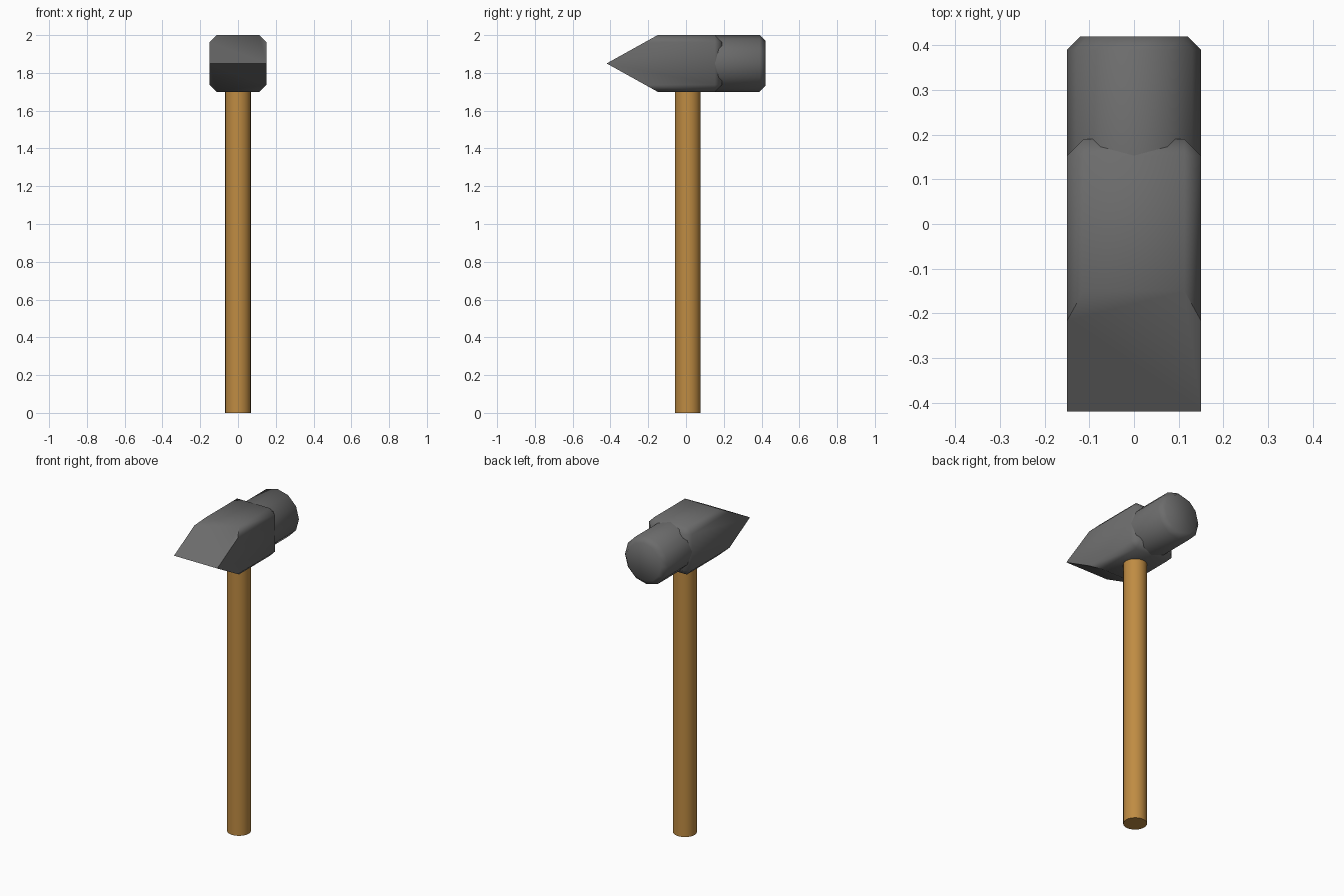
import bpy, bmesh, math
from mathutils import Matrix

if "Cube" in bpy.data.objects:
    bpy.data.objects.remove(bpy.data.objects["Cube"])


def material(name, rgb):
    m = bpy.data.materials.new(name)
    m.diffuse_color = (*rgb, 1)
    m.use_nodes = True
    m.node_tree.nodes["Principled BSDF"].inputs["Base Color"].default_value = m.diffuse_color
    return m


def finish(bm, name, mat, angle):
    bmesh.ops.recalc_face_normals(bm, faces=bm.faces)
    me = bpy.data.meshes.new(name)
    bm.to_mesh(me)
    bm.free()
    me.materials.append(mat)
    ob = bpy.data.objects.new(name, me)
    bpy.context.collection.objects.link(ob)
    bpy.ops.object.select_all(action='DESELECT')
    ob.select_set(True)
    bpy.context.view_layer.objects.active = ob
    bpy.ops.object.shade_smooth_by_angle(angle=math.radians(angle))
    return ob


def lathe(rings, sides, place):
    """Closed solid from (radius, height) rings, moved by a matrix."""
    bm = bmesh.new()
    loops = []
    for r, h in rings:
        loops.append([bm.verts.new(place @ Matrix.Rotation(2 * math.pi * i / sides, 4, 'Z')
                                   @ Matrix.Translation((r, 0, h)).translation)
                      for i in range(sides)])
    for a, b in zip(loops, loops[1:]):
        for i in range(sides):
            j = (i + 1) % sides
            bm.faces.new((a[i], a[j], b[j], b[i]))
    bm.faces.new(loops[0])
    bm.faces.new(loops[-1])
    return bm


steel = material("dark steel", (0.15, 0.15, 0.15))
wood = material("golden wood", (0.52, 0.26, 0.055))

H, C, ZC = 0.15, 0.037, 1.85      # head half size, chamfer, head height
I = H - C
TIP, SHOULDER, BACK = -0.42, -0.15, 0.19

# Head block with wedge peen: chamfered box cut to a wedge (convex, mirrored points)
y_side = TIP + (SHOULDER - TIP) * I / H
corner = [(H, TIP, 0), (H, y_side, I), (I, SHOULDER, H),
          (H, BACK - C, I), (I, BACK - C, H), (I, BACK, I)]
bm = bmesh.new()
for p in {(sx * x, y, ZC + sz * z) for x, y, z in corner for sx in (1, -1) for sz in (1, -1)}:
    bm.verts.new(p)
bmesh.ops.convex_hull(bm, input=bm.verts)
bmesh.ops.dissolve_limit(bm, angle_limit=0.02, verts=bm.verts, edges=bm.edges)
finish(bm, "head_wedge", steel, 50)

# Round striking poll, pointing to +y
place = Matrix.Translation((0, 0, ZC)) @ Matrix.Rotation(-math.pi / 2, 4, 'X')
finish(lathe([(H, 0.1), (H, 0.39), (0.12, 0.42)], 12, place), "striking_poll", steel, 50)

# Handle
finish(lathe([(0.068, 0), (0.068, 1.75)], 24, Matrix.Translation((0, 0.01, 0))),
       "handle", wood, 40)
